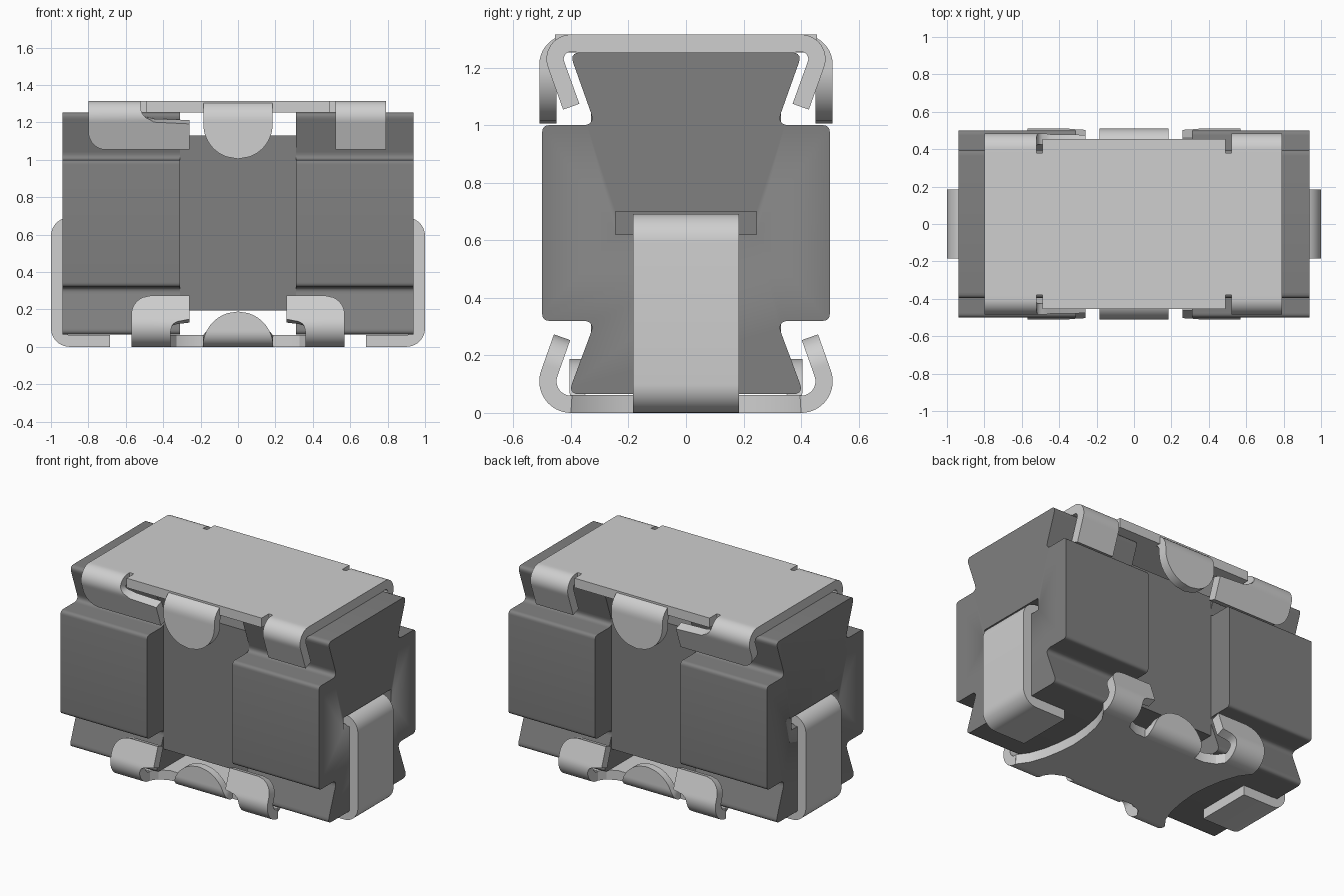
import bpy, bmesh, math
from mathutils import Vector

if "Cube" in bpy.data.objects:
    bpy.data.objects.remove(bpy.data.objects["Cube"], do_unlink=True)


def material(name, rgb):
    m = bpy.data.materials.new(name)
    m.use_nodes = True
    m.diffuse_color = (*rgb, 1)
    bsdf = next(n for n in m.node_tree.nodes if n.type == 'BSDF_PRINCIPLED')
    bsdf.inputs["Base Color"].default_value = (*rgb, 1)
    return m


DARK = material("dark grey ferrite", (0.216, 0.216, 0.216))
METAL = material("light grey metal", (0.62, 0.62, 0.62))


def finish(name, bm, mat):
    bmesh.ops.recalc_face_normals(bm, faces=bm.faces)
    me = bpy.data.meshes.new(name)
    bm.to_mesh(me)
    bm.free()
    me.materials.append(mat)
    ob = bpy.data.objects.new(name, me)
    bpy.context.collection.objects.link(ob)
    bpy.ops.object.select_all(action='DESELECT')
    ob.select_set(True)
    bpy.context.view_layer.objects.active = ob
    bpy.ops.object.shade_smooth_by_angle(angle=math.radians(32))
    return ob


def prism(name, outline, axis, a, b, mat):
    """Extrude an outline along x (outline in y,z) or z (outline in x,y)."""
    bm = bmesh.new()
    place = (lambda p, t: (t, *p)) if axis == 'x' else (lambda p, t: (*p, t))
    f = bm.faces.new([bm.verts.new(place(p, a)) for p in outline])
    r = bmesh.ops.extrude_face_region(bm, geom=[f])
    shift = (b - a, 0, 0) if axis == 'x' else (0, 0, b - a)
    bmesh.ops.translate(bm, vec=shift, verts=[v for v in r['geom'] if isinstance(v, bmesh.types.BMVert)])
    return finish(name, bm, mat)


def rounded(points, n=5):
    """Round each (u, v, radius) corner of a closed outline."""
    out = []
    for i, (u, v, r) in enumerate(points):
        p = Vector((u, v))
        q0, q1 = Vector(points[i - 1][:2]), Vector(points[(i + 1) % len(points)][:2])
        a, b = p + (q0 - p).normalized() * r, p + (q1 - p).normalized() * r
        if r == 0:
            out.append((u, v))
            continue
        for k in range(n + 1):
            t = k / n
            out.append(tuple(a * (1 - t) ** 2 + p * 2 * t * (1 - t) + b * t * t))
    return out


def arc(cu, cz, r, a0, a1, n=10):
    angles = [math.radians(a0 + (a1 - a0) * i / n) for i in range(n + 1)]
    return [(cu + r * math.cos(a), cz + r * math.sin(a)) for a in angles]


def line(p, q, n=16):
    return [(p[0] + (q[0] - p[0]) * i / n, p[1] + (q[1] - p[1]) * i / n) for i in range(1, n + 1)]


def strip(name, path, width, thick, side, place):
    """Bent sheet: outer path in (u, z), width(u, z) gives its span across."""
    bm, rings = bmesh.new(), []
    for i, (u, z) in enumerate(path):
        a, b = path[max(i - 1, 0)], path[min(i + 1, len(path) - 1)]
        d = Vector((b[0] - a[0], b[1] - a[1])).normalized() * thick * side
        w0, w1 = width(u, z)
        inner = (u - d.y, z + d.x)
        rings.append([bm.verts.new(place(*p)) for p in
                      ((u, w0, z), (u, w1, z), (inner[0], w1, inner[1]), (inner[0], w0, inner[1]))])
    for r, s in zip(rings, rings[1:]):
        for k in range(4):
            bm.faces.new((r[k], r[(k + 1) % 4], s[(k + 1) % 4], s[k]))
    bm.faces.new(rings[0])
    bm.faces.new(rings[-1])
    return finish(name, bm, METAL)


def corner(z, r):
    """Amount trimmed from a side at depth z into a rounded corner of radius r."""
    z = min(max(z, 0), r)
    return r - math.sqrt(r * r - z * z)


# Core blocks: wide middle, dovetail necks above and below
half = [(0.41, 0.065, 0.04), (0.315, 0.32, 0.045), (0.5, 0.32, 0.025),
        (0.5, 1.0, 0.025), (0.315, 1.0, 0.045), (0.405, 1.253, 0.04)]
profile = rounded(half + [(-y, z, r) for y, z, r in reversed(half)])
for s, tag in ((1, "left"), (-1, "right")):
    block = prism(tag + "_core_block", profile, 'x', s * 0.31, s * 0.938, DARK)
    slot = prism("slot_cutter", [(-.245, .62), (.245, .62), (.245, .7), (-.245, .7)], 'x', s * 0.86, s * 1.05, DARK)
    mod = block.modifiers.new("slot", 'BOOLEAN')
    mod.operation, mod.solver, mod.object = 'DIFFERENCE', 'EXACT', slot
    bpy.context.view_layer.objects.active = block
    bpy.ops.object.modifier_apply(modifier="slot")
    bpy.data.objects.remove(slot, do_unlink=True)

    # Terminal strap from the slot down and under
    path = [(0.855, 0.692)] + arc(0.9, 0.592, 0.1, 90, 0) + arc(0.9, 0.1, 0.1, 0, -90) + [(0.685, 0)]
    strip(tag + "_terminal", path, lambda u, z: (-0.185, 0.185), 0.063, 1 * -1, lambda u, w, z: (s * u, w, z))

prism("centre_core", [(-.33, .195), (.33, .195), (.33, 1.13), (-.33, 1.13)], 'x', -0.31, 0.31, DARK)

# Top clip plate, notched beside each hook
edge = [(0.79, 0.38), (0.49, 0.38), (0.49, 0.455), (-0.49, 0.455), (-0.49, 0.38), (-0.8, 0.38)]
prism("top_clip_plate", edge + [(x, -y) for x, y in reversed(edge)], 'z', 1.253, 1.315, METAL)


def long_hook(u, z):
    outer = -0.8 + corner(0.1 - (z - 1.05), 0.098)
    inner = -0.26 if z < 1.198 else -0.52 + corner(1.28 - z, 0.07)
    return outer, inner


def top_tab(u, z):
    h = 0.185 if z > 1.19 else math.sqrt(max(0.185 ** 2 - (1.19 - z) ** 2, 1e-5))
    return -h, h


# Bottom clip plate with concave ends and notches beside the centre tab
quarter = [(0.455, 0.0), (0.465, 0.12), (0.485, 0.23), (0.52, 0.33), (0.57, 0.4),
           (0.36, 0.4), (0.33, 0.355), (0.26, 0.325), (0.19, 0.325)]
upper = quarter + [(-x, y) for x, y in reversed(quarter)]
prism("bottom_clip_plate", upper + [(x, -y) for x, y in reversed(upper[1:-1])], 'z', 0, 0.063, METAL)


def bottom_hook(u, z):
    outer = 0.57 - corner(z - 0.172, 0.1)
    inner = 0.26 if z > 0.135 else 0.36 - corner(z - 0.075, 0.06) * 0.6
    return inner, outer


def bottom_tab(u, z):
    h = math.sqrt(max(0.188 ** 2 - z * z, 1e-5))
    return -h, h


# Spring hooks and tabs, the same on front and back
for s, tag in ((-1, "front"), (1, "back")):
    put = lambda u, w, z: (w, s * u, z)
    top = [(0.38, 1.315)] + arc(0.4, 1.23, 0.085, 90, -20, 14)
    top += line(top[-1], (0.427, 1.054))
    strip(tag + "_long_top_hook", top, long_hook, 0.06, -1, put)
    strip(tag + "_short_top_hook", top, lambda u, z: (0.52, 0.79), 0.06, -1, put)

    tab = arc(0.405, 1.21, 0.105, 88, 0)
    tab += line(tab[-1], (0.51, 1.005), 20)
    strip(tag + "_top_tab", tab, top_tab, 0.06, -1, put)

    low = arc(0.4, 0.11, 0.11, -90, 20, 16)
    low += line(low[-1], (0.459, 0.273))
    for m, side in ((1, "left"), (-1, "right")):
        strip(f"{tag}_{side}_bottom_hook", low, bottom_hook, 0.06, 1,
              lambda u, w, z: (m * w, s * u, z))

    tab = arc(0.325, 0.08, 0.08, -90, 0)
    tab += line(tab[-1], (0.405, 0.188), 14)
    strip(tag + "_bottom_tab", tab, bottom_tab, 0.05, 1, put)
